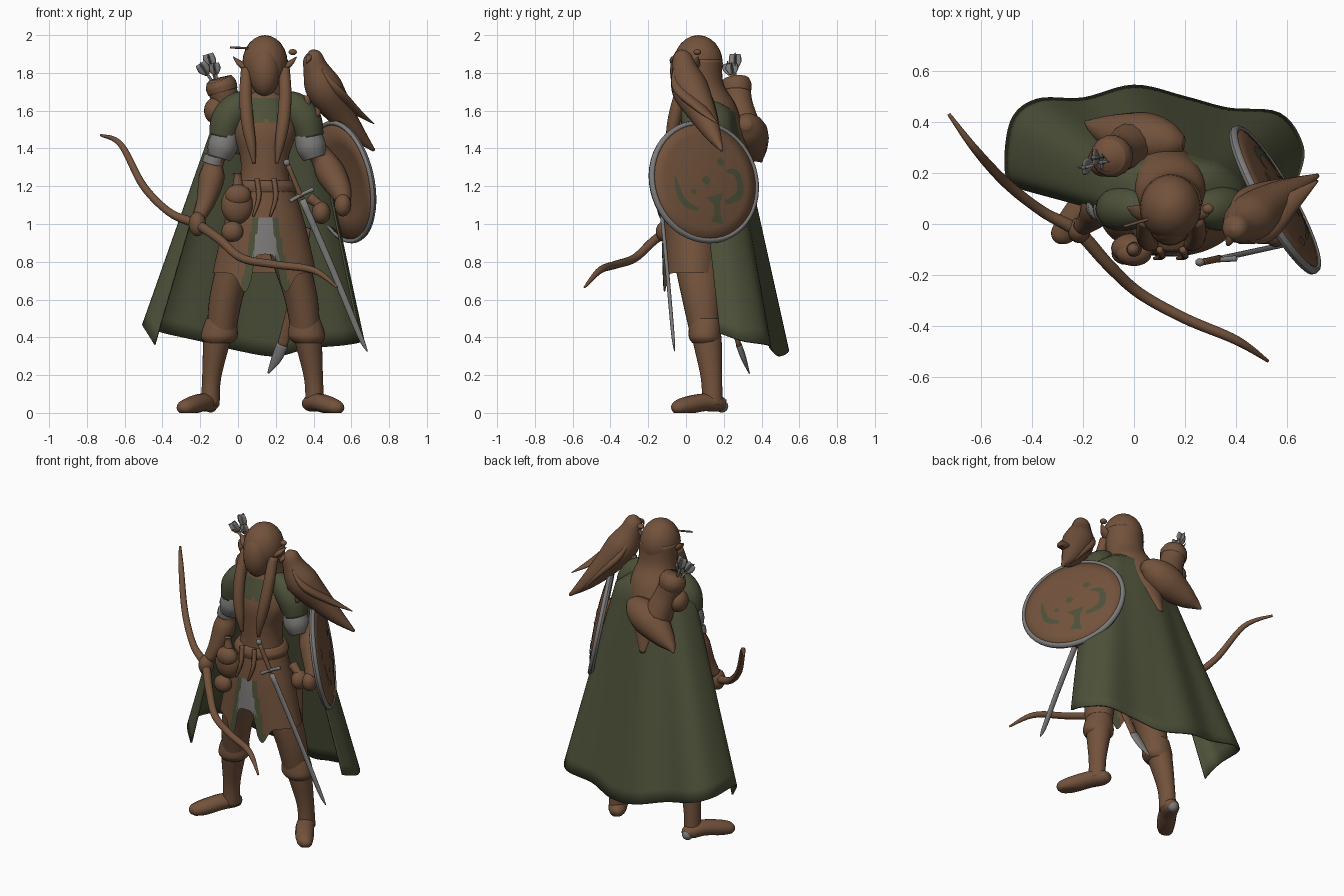
import bpy, math
from mathutils import Vector, Matrix

def material(name, c):
    m = bpy.data.materials.new(name)
    m.diffuse_color = (*c, 1)
    return m

BROWN = material("leather brown", (0.17, 0.085, 0.045))
GREEN = material("forest green", (0.075, 0.083, 0.041))
GREY = material("steel grey", (0.205, 0.2, 0.195))

def spline(pts, sub):
    """Catmull-Rom through tuples of any length."""
    out = []
    for i in range(len(pts) - 1):
        a, b, c, d = pts[max(i - 1, 0)], pts[i], pts[i + 1], pts[min(i + 2, len(pts) - 1)]
        for k in range(sub):
            t = k / sub
            out.append(tuple(0.5 * (2 * q + (r - p) * t + (2 * p - 5 * q + 4 * r - s) * t * t
                       + (3 * q - p - 3 * r + s) * t ** 3) for p, q, r, s in zip(a, b, c, d)))
    return out + [tuple(pts[-1])]

def build(name, verts, faces, mat, paint=None, mats=(), smooth=True):
    me = bpy.data.meshes.new(name)
    me.from_pydata([tuple(v) for v in verts], [], faces)
    for m in (mat, *mats):
        me.materials.append(m)
    for p in me.polygons:
        p.use_smooth = smooth
        if paint:
            p.material_index = paint(p.center)
    ob = bpy.data.objects.new(name, me)
    bpy.context.collection.objects.link(ob)
    return ob

def skin(rows, n, caps):
    faces = [(i * n + j, i * n + (j + 1) % n, (i + 1) * n + (j + 1) % n, (i + 1) * n + j)
             for i in range(rows - 1) for j in range(n)]
    if caps:
        faces += [tuple(reversed(range(n))), tuple(range((rows - 1) * n, rows * n))]
    return faces

def loft(name, rings, mat, n=28, sub=5, caps=True, warp=None, **kw):
    """Horizontal ellipses (cx, cy, z, rx, ry), listed upward or downward."""
    rings = spline(rings, sub)
    if rings[0][2] > rings[-1][2]:
        rings.reverse()
    vs = [Vector((cx + rx * math.cos(a), cy + ry * math.sin(a), z)) for cx, cy, z, rx, ry in rings
          for a in (2 * math.pi * j / n for j in range(n))]
    if warp:
        vs = [warp(v) for v in vs]
    return build(name, vs, skin(len(rings), n, caps), mat, **kw)

def tube(name, pts, mat, n=14, sub=5, flat=1.0, ref=(0, 0, 1), floor=False):
    """Round or flattened tube through (x, y, z, radius)."""
    pts = spline(pts, sub)
    P = [Vector(p[:3]) for p in pts]
    vs = []
    for i, p in enumerate(P):
        t = (P[min(i + 1, len(P) - 1)] - P[max(i - 1, 0)]).normalized()
        side = Vector(ref).cross(t)
        side = side.normalized() if side.length > 1e-4 else Vector((1, 0, 0))
        up = t.cross(side)
        r = max(pts[i][3], 0.002)
        for j in range(n):
            a = 2 * math.pi * j / n
            v = p + side * (r * math.cos(a)) + up * (r * flat * math.sin(a))
            if floor:
                v.z = max(v.z, 0)
            vs.append(v)
    return build(name, vs, skin(len(P), n, True), mat)

def ball(name, c, r, mat, n=20):
    k = 12
    rings = [(c[0], c[1], c[2] - r[2] * math.cos(math.pi * i / k),
              max(r[0] * math.sin(math.pi * i / k), 0.001), max(r[1] * math.sin(math.pi * i / k), 0.001))
             for i in range(k + 1)]
    return loft(name, rings, mat, n=n, sub=1)

def mirror(pts, axis=0.28):
    return [(axis - p[0], *p[1:]) for p in pts]

def both(fn, name, pts, mat, axis=0.28, **kw):
    fn(name + "_right", pts, mat, **kw)
    fn(name + "_left", mirror(pts, axis), mat, **kw)

# Torso with green collar patch
loft("torso", [(.14, .05, 1.72, .055, .055), (.14, .06, 1.64, .12, .09), (.14, .06, 1.5, .17, .13),
               (.14, .05, 1.36, .13, .12), (.14, .05, 1.25, .13, .12), (.13, .05, 1.1, .17, .13),
               (.13, .05, .95, .2, .14)], BROWN, n=48, sub=8, mats=(GREEN,),
     paint=lambda c: int(c.y < 0.03 and abs(c.x - .145) < .1 and 1.53 + .4 * abs(abs(c.x - .145) - .05) < c.z < 1.66))

# Split skirt with green trim and grey front panel
def hang(v):
    if v.y < 0.03 and v.z < 1.0:
        h, k = abs(v.x - .145), (1.0 - v.z) / .26
        v.z += k * (.1 * math.exp(-(h / .068) ** 8) - .1 * math.exp(-((h - .11) / .04) ** 2))
    return v

def trim(c):
    h = abs(c.x - .145)
    inner = .034 + .034 * (1.03 - c.z) / .2
    if c.y > 0.03 or c.z > 1.03 or h > inner + .032:
        return 0
    return 2 if h < inner and c.z > .82 else 1

loft("skirt", [(.14, .04, 1.21, .15, .14), (.14, .04, 1.0, .215, .16), (.14, .04, .74, .275, .168)],
     BROWN, n=120, sub=14, caps=False, warp=hang, mats=(GREEN, GREY), paint=trim)
loft("belt", [(.14, .045, 1.17, .165, .15), (.14, .045, 1.2, .17, .155), (.14, .045, 1.23, .15, .145)], BROWN)
for i, x in enumerate((.1, .19)):
    tube(f"belt_tie_{i}", [(x, -.1, 1.24, .014), (x + .01, -.125, 1.14, .014), (x - .02, -.135, 1.04, .006)], BROWN, n=8)

# Legs, boots and feet
both(loft, "thigh", [(-.09, .1, .4, .075, .075), (-.065, .08, .6, .088, .1), (-.01, .06, .8, .1, .12),
                     (.04, .05, .98, .1, .12)], BROWN, axis=.27)
both(loft, "boot", [(-.147, .14, .04, .05, .055), (-.14, .135, .18, .05, .056), (-.115, .115, .36, .07, .075),
                    (-.1, .1, .46, .08, .08)], BROWN, axis=.26)
both(loft, "boot_cuff", [(-.105, .105, .37, .072, .072), (-.1, .1, .4, .096, .085), (-.095, .1, .45, .092, .085),
                         (-.09, .1, .5, .078, .08)], BROWN, axis=.265)
both(tube, "foot", [(-.145, .21, .045, .03), (-.15, .17, .05, .052), (-.19, .09, .055, .056), (-.25, 0, .038, .055),
                    (-.29, -.05, .026, .042), (-.303, -.07, .02, .015)], BROWN, axis=.238, flat=.85, floor=True)
ball("heel_plate", (-.145, .19, .035), (.034, .034, .033), GREY)

# Head, hair and ears
ball("face", (.14, -.0, 1.81), (.083, .085, .135), BROWN)
ball("hair_cap", (.143, .065, 1.85), (.12, .13, .15), BROWN, n=28)
loft("back_hair", [(.145, .08, 1.87, .12, .11), (.145, .09, 1.74, .12, .11), (.14, .145, 1.63, .14, .12),
                   (.12, .205, 1.5, .13, .1), (.1, .265, 1.38, .085, .065), (.08, .335, 1.24, .02, .02)], BROWN)
both(tube, "front_lock", [(.045, .02, 1.82, .03), (.04, -.03, 1.68, .034), (.05, -.065, 1.54, .034),
                          (.07, -.08, 1.42, .026), (.085, -.08, 1.32, .008)], BROWN, axis=.29, ref=(1, 0, 0))
both(tube, "ear", [(.05, .04, 1.82, .03), (.01, .05, 1.85, .026), (-.025, .065, 1.885, .003)], BROWN, axis=.285, flat=.6)
tube("hair_pin", [(.06, .02, 1.93, .006), (-.04, -.01, 1.935, .006)], BROWN, n=8)
ball("hair_bead", (.29, .06, 1.91), (.022, .02, .016), BROWN)

# Cape
BOTTOM = [(-.44, .14, .36), (-.5, .2, .46), (-.48, .4, .45), (-.38, .485, .42), (-.2, .49, .38), (0, .54, .33),
          (.2, .495, .3), (.37, .45, .34), (.57, .43, .36), (.66, .3, .38), (.64, .18, .42)]
SHOULDER = [(-.11, .05, 1.5), (-.13, .1, 1.52), (-.1, .17, 1.56), (-.06, .21, 1.58), (.02, .24, 1.59), (.1, .26, 1.59),
            (.18, .26, 1.59), (.26, .24, 1.59), (.34, .21, 1.58), (.41, .14, 1.54), (.42, .06, 1.5)]
NECK = [(.14 + .1 * math.cos(a), .09 + .09 * math.sin(a), 1.68)
        for a in (math.pi + .5 - i * (math.pi + 1) / 10 for i in range(11))]
top, mid, low = (spline(r, 6) for r in (NECK, SHOULDER, BOTTOM))
mix = lambda A, B, t: [Vector(a).lerp(Vector(b), t) for a, b in zip(A, B)]
rows = [mix(top, mid, i / 4) for i in range(4)] + [mix(mid, low, i / 16) for i in range(17)]
w = len(top)
cape = build("cape", sum(rows, []), [(i * w + j, (i + 1) * w + j, (i + 1) * w + j + 1, i * w + j + 1)
             for i in range(len(rows) - 1) for j in range(w - 1)], GREEN)
sol = cape.modifiers.new("thickness", 'SOLIDIFY')
sol.thickness = .012
sol.offset = 0

# Shoulder capes and grey sleeves
both(tube, "shoulder_cape", [(.07, .06, 1.66, .05), (0, .06, 1.62, .08), (-.055, .06, 1.55, .088), (-.08, .06, 1.46, .074)],
     GREEN, ref=(0, 1, 0), axis=.3)
both(tube, "sleeve", [(-.05, .06, 1.52, .06), (-.07, .06, 1.45, .076), (-.085, .06, 1.4, .078), (-.1, .06, 1.35, .06)],
     GREY, ref=(0, 1, 0), axis=.305)

# Bow arm
tube("bow_arm", [(-.07, .06, 1.45, .055), (-.125, .07, 1.33, .05), (-.14, .06, 1.24, .068), (-.17, .02, 1.12, .05),
                 (-.205, -.01, 1.04, .035)], BROWN, ref=(0, 1, 0))
tube("arm_band", [(-.125, .065, 1.36, .054), (-.135, .07, 1.32, .056)], GREY, ref=(0, 1, 0))
ball("bow_hand", (-.215, -.025, 1.0), (.045, .05, .065), BROWN)

# Shield arm
tube("shield_arm", [(.37, .06, 1.44, .055), (.44, .1, 1.36, .06), (.49, .08, 1.27, .078), (.54, .02, 1.18, .062),
                    (.56, -.03, 1.12, .04)], BROWN, ref=(0, 1, 0))
ball("shield_hand", (.555, -.04, 1.1), (.045, .05, .06), BROWN)

# Round shield: shallow dome, grey rim, green emblem
R = .317
n_ = Vector((.85, .48, .18)).normalized()
up_ = (Vector((0, 0, 1)) - n_ * n_.z).normalized()
rt_ = up_.cross(n_)
frame = Matrix.Translation((.562, .1, 1.225)) @ Matrix((rt_, up_, n_)).transposed().to_4x4()
dome = lambda x, y, o=0.0: frame @ Vector((x, y, .03 * (1 - (x * x + y * y) / R ** 2) + o))
N = 48
def polar(r, o):
    return [dome(r * math.cos(2 * math.pi * j / N), r * math.sin(2 * math.pi * j / N), o) for j in range(N)]
prof = [(.001, -.022), (.1, -.022), (.2, -.022), (R, -.022), (R, 0), (.25, 0), (.18, 0), (.1, 0), (.001, 0)]
build("shield", sum((polar(r, o) for r, o in prof), []), skin(len(prof), N, True), BROWN)
rim = [(R + .014 * math.cos(a), -.01 + .018 * math.sin(a)) for a in (2 * math.pi * k / 8 for k in range(9))]
build("shield_rim", sum((polar(r, o) for r, o in rim), []), skin(9, N, False), GREY)

def emblem(name, pts, mat=GREEN):
    """Flat ribbon of (x, y, half width) lying on the shield."""
    pts = spline(pts, 4)
    vs = []
    for i, (x, y, h) in enumerate(pts):
        a, b = pts[max(i - 1, 0)], pts[min(i + 1, len(pts) - 1)]
        d = Vector((a[1] - b[1], b[0] - a[0])).normalized() * h
        vs += [dome(x + d.x, y + d.y, .004), dome(x - d.x, y - d.y, .004)]
    build(name, vs, [(2 * i, 2 * i + 1, 2 * i + 3, 2 * i + 2) for i in range(len(pts) - 1)], mat)

emblem("emblem_left", [(-.19, .02, .006), (-.18, -.05, .014), (-.145, -.12, .018), (-.07, -.155, .01)])
emblem("emblem_right", [(.12, .05, .008), (.175, .045, .018), (.2, -.01, .02), (.185, -.08, .022), (.1, -.12, .012)])
emblem("emblem_stem", [(.04, -.225, .04), (.045, -.19, .022), (.045, -.13, .02), (.035, -.08, .055)])
for i, (x, y, r) in enumerate([(-.01, 0, .025), (.09, .1, .024), (-.09, -.06, .016)]):
    emblem(f"emblem_dot_{i}", [(x - r, y, .004), (x, y, r), (x + r, y, .004)])
emblem("emblem_diamond", [(-.195, .06, .004), (-.193, .095, .022), (-.19, .13, .004)], BROWN)

# Bow
tube("bow", [(-.725, .43, 1.47, .007), (-.62, .29, 1.42, .016), (-.5, .16, 1.2, .02), (-.36, .05, 1.06, .021),
             (-.22, -.03, 1.0, .026), (-.1, -.16, .92, .024), (.02, -.27, .82, .022), (.2, -.37, .785, .021),
             (.4, -.455, .755, .018), (.525, -.537, .665, .006)], BROWN, sub=8)

# Bird on the shoulder
tube("bird_body", [(.385, -.02, 1.92, .008), (.395, -.02, 1.895, .046), (.41, -.01, 1.83, .066), (.455, .02, 1.72, .098),
                   (.54, .085, 1.59, .075), (.63, .14, 1.48, .045), (.72, .19, 1.39, .008)], BROWN, ref=(0, 1, 0))
tube("bird_wing_outer", [(.44, -.05, 1.82, .02), (.51, -.02, 1.71, .055), (.61, .08, 1.61, .04), (.72, .17, 1.53, .004)],
     BROWN, flat=.5)
tube("bird_wing_inner", [(.39, .04, 1.8, .02), (.44, .09, 1.68, .05), (.55, .14, 1.55, .035), (.65, .18, 1.43, .004)],
     BROWN, flat=.5)
tube("bird_beak", [(.38, -.05, 1.88, .02), (.37, -.075, 1.87, .012), (.365, -.08, 1.85, .003)], BROWN, n=8)
for i, x in enumerate((.37, .43)):
    tube(f"bird_leg_{i}", [(x, .02, 1.68, .02), (x - .01, .02, 1.57, .014)], BROWN, n=8, ref=(0, 1, 0))

# Quiver, pack and arrows on the back
tube("quiver", [(-.1, .26, 1.77, .055), (-.09, .265, 1.73, .075), (-.055, .28, 1.63, .075), (-.01, .31, 1.5, .09)],
     BROWN, ref=(0, 1, 0))
tube("pack", [(-.19, .4, 1.33, .006), (-.16, .385, 1.355, .03), (-.1, .365, 1.39, .065), (0, .34, 1.45, .1),
              (.08, .33, 1.49, .098), (.15, .32, 1.52, .07), (.195, .315, 1.53, .03)], BROWN)
ball("quiver_pouch", (-.12, .25, 1.6), (.06, .065, .07), BROWN)
tube("quiver_rim", [(-.08, .265, 1.7, .08), (-.09, .265, 1.735, .083), (-.1, .262, 1.765, .07)], BROWN, ref=(0, 1, 0))
for i, (x, y, z) in enumerate([(-.16, .26, 1.9), (-.2, .22, 1.85), (-.13, .24, 1.85)]):
    tip, base = Vector((x, y, z)), Vector((-.1, .26, 1.7))
    tube(f"arrow_{i}", [(*base, .008), (*tip, .008)], GREY, n=6, sub=1, ref=(0, 1, 0))
    mid_ = base.lerp(tip, .6)
    for k, ref in enumerate(((0, 1, 0), (1, 0, 0))):
        tube(f"fletching_{i}_{k}", [(*mid_, .012), (*mid_.lerp(tip, .5), .034), (*tip, .028)], GREY, n=8, sub=2,
             flat=.12, ref=ref)

# Sword and scabbard
tube("scabbard", [(.34, -.135, 1.13, .018), (.5, -.1, .76, .017), (.64, -.07, .42, .015), (.685, -.06, .325, .003)],
     GREY, ref=(0, 1, 0), flat=.6)
tube("sword_grip", [(.265, -.15, 1.31, .013), (.335, -.135, 1.14, .014)], BROWN, n=10, ref=(0, 1, 0))
ball("pommel", (.258, -.15, 1.325), (.018, .016, .018), GREY)
tube("crossguard", [(.275, -.145, 1.12, .012), (.335, -.14, 1.155, .01), (.4, -.135, 1.185, .012)], GREY, n=8)

# Rear sheath with metal tip
tube("rear_sheath", [(.36, .13, .98, .025), (.3, .21, .62, .028), (.23, .285, .34, .027)], BROWN, ref=(0, 1, 0), flat=.5)
tube("sheath_tip", [(.235, .28, .36, .031), (.205, .305, .29, .028), (.16, .335, .21, .006)], GREY, ref=(0, 1, 0), flat=.5)

# Hip pouches
ball("hip_pouch", (-.005, -.095, 1.1), (.085, .06, .1), BROWN)
ball("hip_pouch_flap", (0, -.115, 1.15), (.07, .05, .06), BROWN)
tube("flask_neck", [(0, -.1, 1.2, .03), (-.002, -.1, 1.25, .02), (-.003, -.1, 1.27, .024)], BROWN, ref=(0, 1, 0))
ball("small_pouch", (-.03, -.115, .96), (.058, .045, .055), BROWN)
ball("side_pouch", (.44, .02, 1.06), (.05, .06, .06), BROWN)
tube("side_pouch_tie", [(.38, .03, 1.14, .03), (.45, .01, 1.09, .02), (.47, 0, 1.1, .008)], BROWN)
